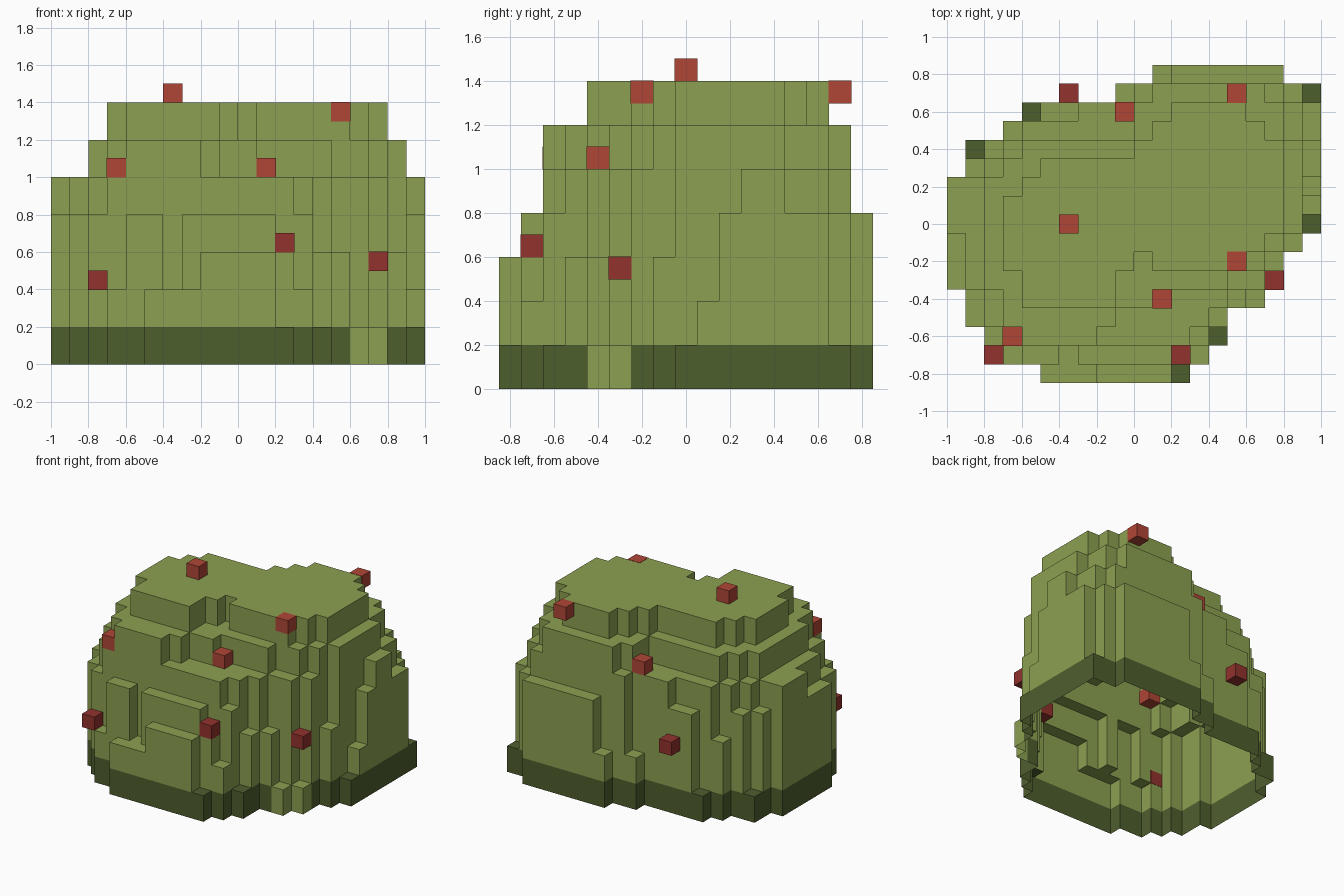
import bpy, bmesh

if "Cube" in bpy.data.objects:
    bpy.data.objects.remove(bpy.data.objects["Cube"])

C = 0.1      # cell width
H = 0.2      # layer height


def material(name, rgb):
    m = bpy.data.materials.new(name)
    m.diffuse_color = (*rgb, 1)
    m.use_nodes = True
    m.node_tree.nodes["Principled BSDF"].inputs["Base Color"].default_value = m.diffuse_color
    return m


leaf = material("leaf green", (0.262, 0.352, 0.082))
shade = material("dark green", (0.076, 0.112, 0.027))
red = material("red", (0.434, 0.061, 0.037))
dark_red = material("dark red", (0.287, 0.032, 0.026))

# Each tier: height in layers, first row (y in cells), x start / x end per row
tiers = [
    (4, -8,
     [-5, -7, -8, -9, -9, -10, -10, -10, -10, -10, -10, -9, -9, -7, -6, -1, 1],
     [3, 4, 5, 5, 7, 8, 8, 9, 10, 10, 10, 10, 10, 10, 10, 10, 8]),
    (5, -6,
     [-7, -8, -8, -9, -9, -9, -10, -10, -10, -8, -7, -6, -3, 0],
     [3, 4, 5, 7, 8, 8, 9, 9, 9, 10, 10, 9, 9, 8]),
    (6, -6,
     [-6, -7, -7, -8, -8, -8, -8, -8, -8, -7, -6, 0, 0, 1],
     [-2, -1, 1, 5, 7, 8, 9, 9, 9, 9, 9, 8, 8, 7]),
    (7, -4,
     [-6, -6, -7, -7, -7, -7, -6, -5, 0, 1, 2],
     [-1, -1, 6, 7, 8, 8, 8, 8, 8, 7, 6]),
]
height = {}
for h, row0, starts, ends in tiers:
    for j, (a, b) in enumerate(zip(starts, ends)):
        for i in range(a, b):
            height[i, row0 + j] = h

# Notch in the crown and lower ledges around the rim
height[0, -2] = 6
for i in range(-5, 3):
    height[i, -8] = 2 if i < -2 else 3
for h, cells in {
    1: [(9, 7), (9, 0), (4, -6), (2, -8), (-6, 6), (-9, 4), (6, -4), (7, -3)],
    2: [(-7, -7), (-4, -7), (3, -7), (9, 1), (1, 8), (-1, 7)],
    3: [(2, -7), (8, -1), (4, -5), (5, -4), (-7, 5)],
}.items():
    for c in cells:
        height[c] = h
pale_feet = {(6, -4), (7, -3)}

# Hollow stepped shell: tops and outer walls only, open underneath
bm = bmesh.new()


def quad(pts, mat):
    bm.faces.new([bm.verts.new(p) for p in pts]).material_index = mat


for (i, j), h in height.items():
    x0, x1 = i * C, (i + 1) * C
    y0, y1 = (j - 0.5) * C, (j + 0.5) * C
    foot = 0 if (i, j) in pale_feet else 1
    z = h * H
    quad([(x0, y0, z), (x1, y0, z), (x1, y1, z), (x0, y1, z)], foot if h == 1 else 0)
    sides = [((0, -1), (x0, y0), (x1, y0)), ((1, 0), (x1, y0), (x1, y1)),
             ((0, 1), (x1, y1), (x0, y1)), ((-1, 0), (x0, y1), (x0, y0))]
    for (di, dj), p, q in sides:
        for k in range(height.get((i + di, j + dj), 0), h):
            quad([(*p, k * H), (*q, k * H), (*q, (k + 1) * H), (*p, (k + 1) * H)],
                 foot if k == 0 else 0)
bmesh.ops.remove_doubles(bm, verts=bm.verts, dist=1e-4)
mesh = bpy.data.meshes.new("bush")
bm.to_mesh(mesh)
bm.free()
mesh.materials.append(leaf)
mesh.materials.append(shade)
bpy.context.collection.objects.link(bpy.data.objects.new("bush", mesh))

# Berries: small cubes, slightly oversize so embedded ones show
ripe = [(-.35, 0, 1.45), (.55, .7, 1.35), (.55, -.2, 1.35),
        (.15, -.4, 1.05), (-.65, -.6, 1.05), (-.05, .6, 1.05)]
dark = [(.25, -.7, .65), (.75, -.3, .55), (-.75, -.7, .45), (-.35, .7, .55)]
for name, spots, mat in (("red_berry", ripe, red), ("dark_berry", dark, dark_red)):
    for p in spots:
        bpy.ops.mesh.primitive_cube_add(size=C + 0.004, location=p)
        o = bpy.context.object
        o.name = name
        o.data.materials.append(mat)
